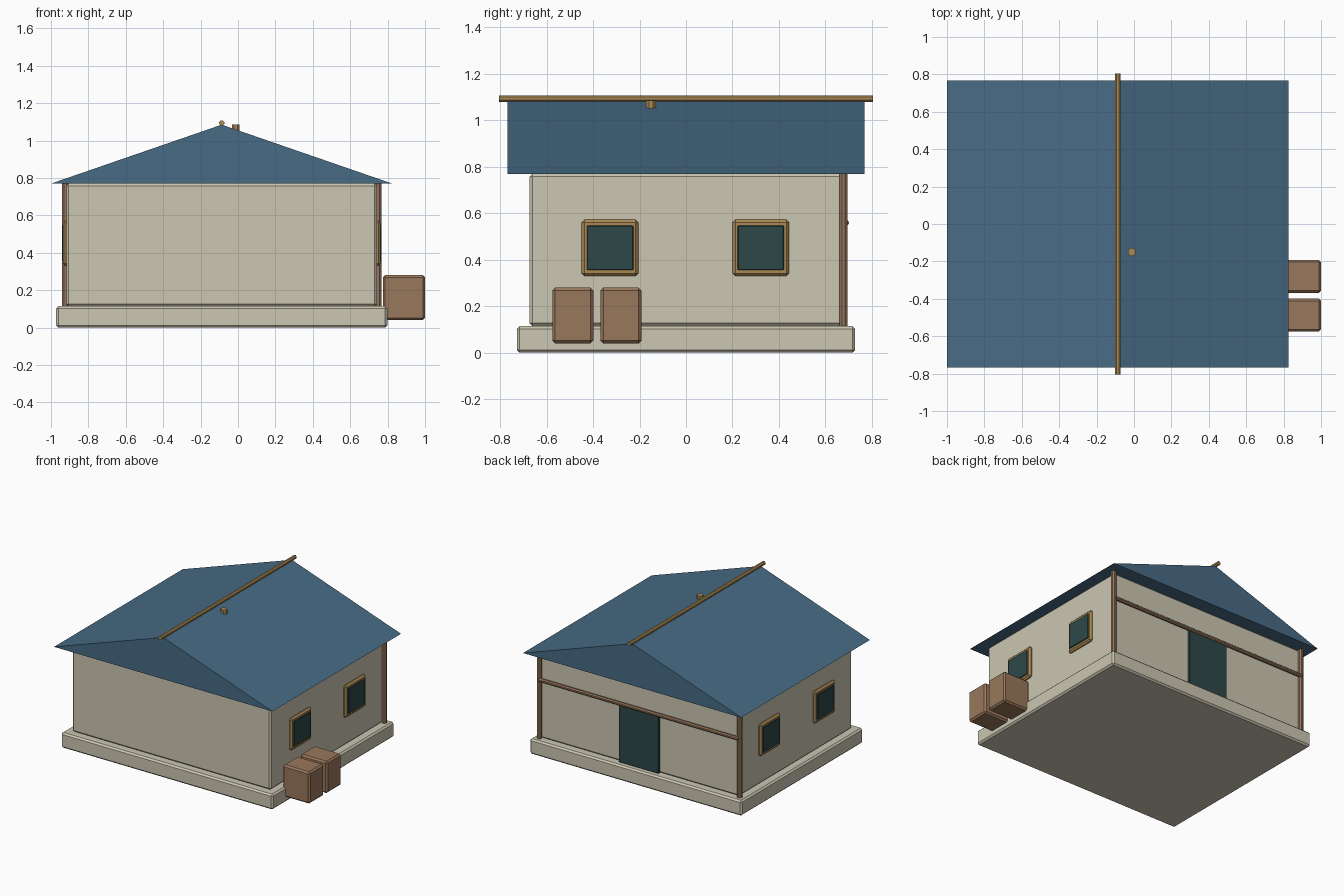
import bpy
import bmesh
from math import pi
from mathutils import Matrix, Vector

if "Cube" in bpy.data.objects:
    bpy.data.objects.remove(bpy.data.objects["Cube"])

CX = -0.087          # middle of the house
HALF_X, HALF_Y = 0.83, 0.673
BASE, EAVES, RIDGE = 0.115, 0.77, 1.085


def material(name, srgb):
    color = [((c + 0.055) / 1.055) ** 2.4 for c in srgb] + [1]
    m = bpy.data.materials.new(name)
    m.use_nodes = True
    m.diffuse_color = color
    m.node_tree.nodes["Principled BSDF"].inputs["Base Color"].default_value = color
    return m


plaster = material("pale plaster", (0.80, 0.78, 0.70))
roof_blue = material("slate blue", (0.28, 0.42, 0.52))
brown = material("brown wood", (0.60, 0.47, 0.36))
tan = material("golden wood", (0.67, 0.54, 0.33))
glass = material("dark teal", (0.18, 0.28, 0.28))


def finish(name, bm, mat):
    bmesh.ops.recalc_face_normals(bm, faces=bm.faces)
    mesh = bpy.data.meshes.new(name)
    bm.to_mesh(mesh)
    bm.free()
    mesh.materials.append(mat)
    obj = bpy.data.objects.new(name, mesh)
    bpy.context.collection.objects.link(obj)
    return obj


def box(name, x, y, z, mat, bevel=0.012):
    """Box from (min, max) ranges with chamfered edges."""
    bm = bmesh.new()
    bmesh.ops.create_cube(bm, size=1)
    for v in bm.verts:
        v.co = [r[0] if c < 0 else r[1] for c, r in zip(v.co, (x, y, z))]
    if bevel:
        bmesh.ops.bevel(bm, geom=bm.edges[:], offset=bevel, segments=1, affect='EDGES')
    return finish(name, bm, mat)


def pole(name, start, end, radius, mat):
    """Eight-sided pole between two points."""
    a, b = Vector(start), Vector(end)
    axis = b - a
    bm = bmesh.new()
    turn = axis.to_track_quat('Z', 'Y').to_matrix().to_4x4()
    bmesh.ops.create_cone(bm, cap_ends=True, segments=8, radius1=radius, radius2=radius,
                          depth=axis.length,
                          matrix=Matrix.Translation((a + b) / 2) @ turn @ Matrix.Rotation(pi / 8, 4, 'Z'))
    return finish(name, bm, mat)


# Plinth and walls
box("plinth", (CX - 0.885, CX + 0.885), (-0.728, 0.728), (0, BASE), plaster)
box("walls", (CX - HALF_X, CX + HALF_X), (-HALF_Y, HALF_Y), (BASE, EAVES), plaster)

# Gabled roof, a closed prism
bm = bmesh.new()
profile = ((-1, EAVES), (0.825, EAVES), (CX, RIDGE))
face = bm.faces.new([bm.verts.new((x, -0.768, z)) for x, z in profile])
new = bmesh.ops.extrude_face_region(bm, geom=[face])["geom"]
bmesh.ops.translate(bm, vec=(0, 1.536, 0),
                    verts=[g for g in new if isinstance(g, bmesh.types.BMVert)])
finish("roof", bm, roof_blue)

# Ridge pole and peg
pole("ridge_pole", (CX, -0.805, 1.094), (CX, 0.805, 1.094), 0.015, tan)
pole("roof_peg", (-0.012, -0.15, 1.03), (-0.012, -0.15, 1.085), 0.023, tan)

# Posts, windows on both side walls
for side, label in ((1, "left"), (-1, "right")):
    px = CX + side * 0.837
    pole(label + "_back_post", (px, 0.678, BASE), (px, 0.678, EAVES), 0.019, brown)
    wall = CX + side * HALF_X
    for y, end in ((-0.327, "front"), (0.322, "back")):
        frame_x = sorted((wall - side * 0.03, wall + side * 0.019))
        glass_x = sorted((wall - side * 0.01, wall + side * 0.025))
        box(f"{label}_{end}_window_frame", frame_x, (y - 0.122, y + 0.122),
            (0.33, 0.573), tan)
        box(f"{label}_{end}_window_glass", glass_x, (y - 0.1, y + 0.1),
            (0.355, 0.548), glass, 0.004)

# Back beam and door
pole("back_beam", (CX - 0.837, 0.688, 0.56), (CX + 0.837, 0.688, 0.56), 0.014, brown)
box("back_door", (CX - 0.167, CX + 0.167), (0.65, 0.69), (BASE, 0.56), glass, 0.004)

# Crates beside the house
for i, y in enumerate((-0.575, -0.368)):
    box(f"crate_{i + 1}", (0.775, 1.0), (y, y + 0.176), (0.04, 0.28), brown)
